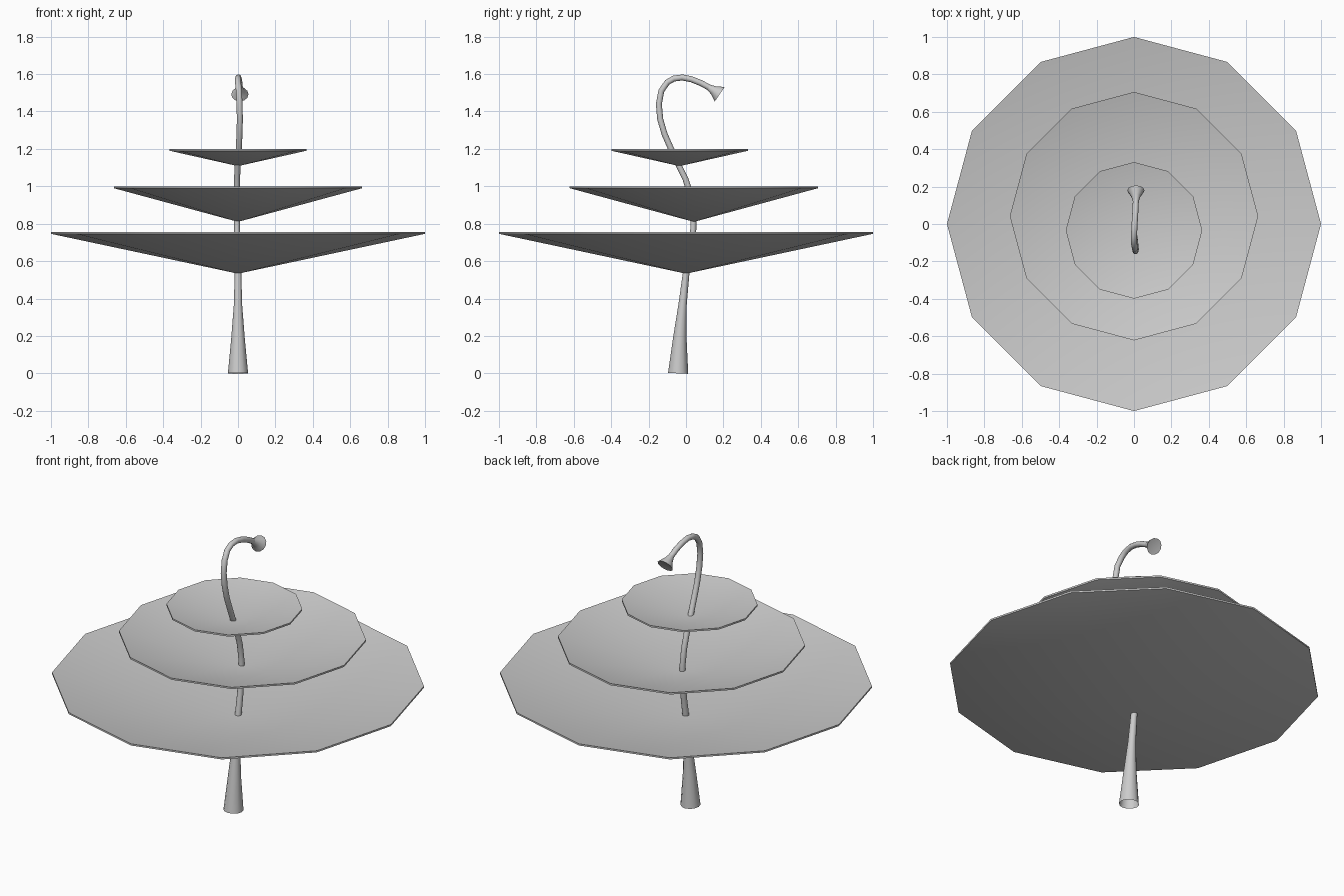
import bpy, bmesh
from math import sin, cos, pi
from mathutils import Vector

if "Cube" in bpy.data.objects:
    bpy.data.objects.remove(bpy.data.objects["Cube"])


def finish(name, bm, angle):
    bmesh.ops.recalc_face_normals(bm, faces=bm.faces)
    mesh = bpy.data.meshes.new(name)
    bm.to_mesh(mesh)
    bm.free()
    ob = bpy.data.objects.new(name, mesh)
    bpy.context.collection.objects.link(ob)
    bpy.ops.object.select_all(action='DESELECT')
    ob.select_set(True)
    bpy.context.view_layer.objects.active = ob
    bpy.ops.object.shade_smooth_by_angle(angle=angle)
    return ob


def bridge(bm, a, b):
    n = len(a)
    for i in range(n):
        bm.faces.new((a[i], a[(i + 1) % n], b[(i + 1) % n], b[i]))


def fan(bm, ring, tip):
    n = len(ring)
    v = bm.verts.new(tip)
    for i in range(n):
        bm.faces.new((ring[i], ring[(i + 1) % n], v))


# Thin twelve-sided dish: outer cone, narrow rim band, inner cone
def dish(name, radius, y, z_tip, z_rim, thick=0.01):
    bm = bmesh.new()
    rings = []
    for z in (z_rim - thick, z_rim):
        rings.append([bm.verts.new((radius * cos(i * pi / 6), y + radius * sin(i * pi / 6), z))
                      for i in range(12)])
    bridge(bm, *rings)
    fan(bm, rings[0], (0, y, z_tip))
    fan(bm, rings[1], (0, y, z_tip + thick))
    return finish(name, bm, pi / 4)


# Tube swept along a path of (x, y, z, radius)
def tube(name, path, sides=12, tip=None):
    bm = bmesh.new()
    pts = [Vector(p[:3]) for p in path]
    rings = []
    for i, p in enumerate(pts):
        t = (pts[min(i + 1, len(pts) - 1)] - pts[max(i - 1, 0)]).normalized()
        v = t.cross(Vector((1, 0, 0))).normalized()
        u = v.cross(t)
        r = path[i][3]
        rings.append([bm.verts.new(p + r * (cos(a) * u + sin(a) * v))
                      for a in (2 * pi * k / sides for k in range(sides))])
    for a, b in zip(rings, rings[1:]):
        bridge(bm, a, b)
    if tip:
        fan(bm, rings[-1], tip)
    return finish(name, bm, pi / 3)


dish("lower_leaf", 1.0, 0.0, 0.533, 0.756)
dish("middle_leaf", 0.664, 0.042, 0.81, 1.0)
dish("upper_leaf", 0.365, -0.034, 1.108, 1.2)

# Curved stem, flared at the foot
tube("stem", [
    (0, -0.042, 0.0, 0.054), (0, -0.033, 0.19, 0.036), (0, -0.018, 0.37, 0.022),
    (0, 0.0, 0.53, 0.018), (-0.003, 0.025, 0.66, 0.017), (-0.005, 0.039, 0.77, 0.016),
    (-0.006, 0.04, 0.86, 0.016), (-0.006, 0.026, 0.95, 0.016), (-0.005, -0.003, 1.04, 0.016),
    (-0.002, -0.038, 1.11, 0.016), (0.004, -0.08, 1.20, 0.016), (0.008, -0.115, 1.28, 0.016),
    (0.01, -0.138, 1.36, 0.016), (0.008, -0.145, 1.44, 0.016), (0.005, -0.132, 1.51, 0.016),
    (0.0, -0.1, 1.556, 0.016), (0.0, -0.065, 1.576, 0.016), (0.002, -0.02, 1.582, 0.016),
    (0.005, 0.03, 1.572, 0.016), (0.008, 0.08, 1.552, 0.016), (0.01, 0.128, 1.526, 0.016)])

# Trumpet-shaped bud at the end of the stem
tube("bud", [(0.01, 0.122, 1.529, 0.016), (0.01, 0.148, 1.513, 0.025),
             (0.01, 0.164, 1.503, 0.036), (0.01, 0.18, 1.492, 0.046)],
     tip=(0.01, 0.175, 1.495))
